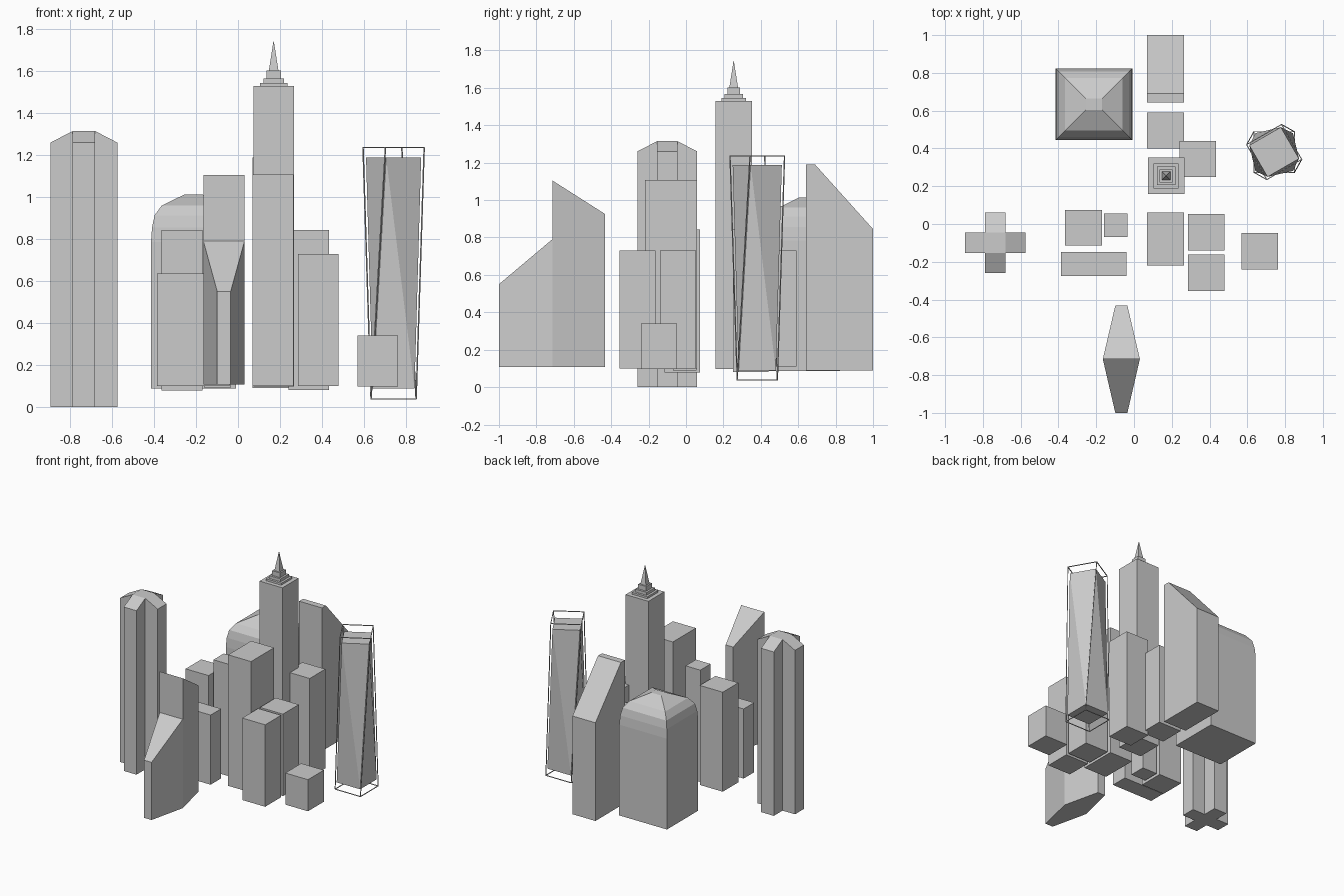
import bpy, bmesh
from math import cos, sin, radians
from mathutils import Vector

if "Cube" in bpy.data.objects:
    bpy.data.objects.remove(bpy.data.objects["Cube"])


def mesh_object(name, verts, faces):
    """Make a flat shaded object with clean, outward facing faces."""
    me = bpy.data.meshes.new(name)
    me.from_pydata([tuple(v) for v in verts], [], faces)
    bm = bmesh.new()
    bm.from_mesh(me)
    bmesh.ops.remove_doubles(bm, verts=bm.verts, dist=1e-5)
    bmesh.ops.recalc_face_normals(bm, faces=bm.faces)
    bm.to_mesh(me)
    bm.free()
    ob = bpy.data.objects.new(name, me)
    bpy.context.collection.objects.link(ob)
    return ob


def loft(name, rings, split=False):
    """Skin a list of equal rings and cap both ends; split makes triangles."""
    n = len(rings[0])
    verts = [p for r in rings for p in r]
    faces = [list(range(n)), list(range(len(verts) - n, len(verts)))]
    for k in range(len(rings) - 1):
        for i in range(n):
            a, b = k * n + i, k * n + (i + 1) % n
            if split:
                faces += [[a, b, a + n], [b, b + n, a + n]]
            else:
                faces.append([a, b, b + n, a + n])
    return mesh_object(name, verts, faces)


def rect(cx, cy, hx, hy, z):
    return [(cx + sx * hx, cy + sy * hy, z)
            for sx, sy in ((-1, -1), (1, -1), (1, 1), (-1, 1))]


def block(name, x0, x1, y0, y1, z0, z1):
    c = (x0 + x1) / 2, (y0 + y1) / 2, (x1 - x0) / 2, (y1 - y0) / 2
    return loft(name, [rect(*c, z0), rect(*c, z1)])


def rod(name, a, b, r=0.0025):
    a, b = Vector(a), Vector(b)
    q = (b - a).to_track_quat('Z', 'Y')
    sq = [q @ Vector(p) for p in rect(0, 0, r, r, 0)]
    return loft(name, [[a + p for p in sq], [b + p for p in sq]])


# Plain box buildings
for name, dims in {
    "tall_block": (.07, .265, -.22, .06, .10, 1.107),
    "rear_block": (.07, .265, .40, .59, .11, .73),
    "rear_right_block": (.24, .435, .25, .44, .08, .843),
    "right_block_back": (.285, .48, -.14, .053, .10, .73),
    "right_block_front": (.285, .48, -.355, -.162, .10, .73),
    "low_corner_block": (.57, .763, -.24, -.047, .097, .34),
    "left_block": (-.365, -.17, -.115, .075, .078, .843),
    "slim_block": (-.16, -.035, -.07, .055, .09, .95),
    "wide_block": (-.387, -.04, -.275, -.147, .10, .635),
}.items():
    block(name, *dims)

# Spire tower: shaft, stepped crown and needle
sx, sy = .17, .255
block("spire_tower_shaft", .073, .267, .158, .352, .097, 1.53)
z = 1.53
for i, (half, top) in enumerate([(.066, 1.545), (.049, 1.567), (.034, 1.603)]):
    block(f"spire_step_{i + 1}", sx - half, sx + half, sy - half, sy + half, z, top)
    z = top
loft("spire_needle", [rect(sx, sy, .023, .023, z), rect(sx, sy, .001, .001, 1.743)])

# Tower with a curved-in top and pyramid roof
loft("domed_tower", [rect(-.212, .634, hx, hx - .013, z) for hx, z in
                     [(.203, .087), (.203, .785), (.198, .855), (.186, .913),
                      (.152, .96), (.043, 1.013)]])

# Tower with a long slanted roof: side profile pushed across x
side = [(.642, .09), (1.0, .09), (1.0, .845), (.69, 1.19), (.642, 1.19)]
loft("slanted_tower", [[(x, y, z) for y, z in side] for x in (.07, .265)])

# Pointed twin-wedge tower: sections along y with two sloped roofs
loft("wedge_tower", [[(-.067 - h, y, .107), (-.067 + h, y, .107),
                      (-.067 + h, y, t), (-.067 - h, y, t)]
                     for y, h, t in [(-1, .032, .55), (-.715, .098, .79),
                                     (-.715, .098, 1.105), (-.432, .032, .925)]])

# Cross-plan tower: roof of each arm slopes down from the centre
cx, cy, i, o = -.735, -.10, .054, .16
verts, faces = [], []
for q in range(4):
    c, s = round(cos(radians(90 * q))), round(sin(radians(90 * q)))
    for px, py, top in [(i, -i, 1.315), (o, -i, 1.26), (o, i, 1.26)]:
        p = cx + c * px - s * py, cy + s * px + c * py
        verts += [(*p, 0), (*p, top)]
for k in range(12):
    a, b = 2 * k, 2 * ((k + 1) % 12)
    faces.append([a, b, b + 1, a + 1])
for h in (0, 1):
    faces.append([6 * q + h for q in range(4)])
    faces += [[(6 * q + d + h) % 24 for d in (0, 2, 4, 6)] for q in range(4)]
mesh_object("cross_tower", verts, faces)


# Twisted tower with a thin outer frame
def turned(radius, degrees, z):
    return [(.742 + radius * cos(radians(a + degrees)),
             .381 + radius * sin(radians(a + degrees)), z)
            for a in (-135, -45, 45, 135)]


loft("twisted_tower", [turned(.141, 0, .088), turned(.136, 30, 1.188)], split=True)
low, high = turned(.152, 0, .037), turned(.151, 30, 1.236)
for k in range(4):
    n = (k + 1) % 4
    rod(f"frame_bottom_{k + 1}", low[k], low[n])
    rod(f"frame_top_{k + 1}", high[k], high[n])
    rod(f"frame_strut_{k + 1}", low[k], high[k])
